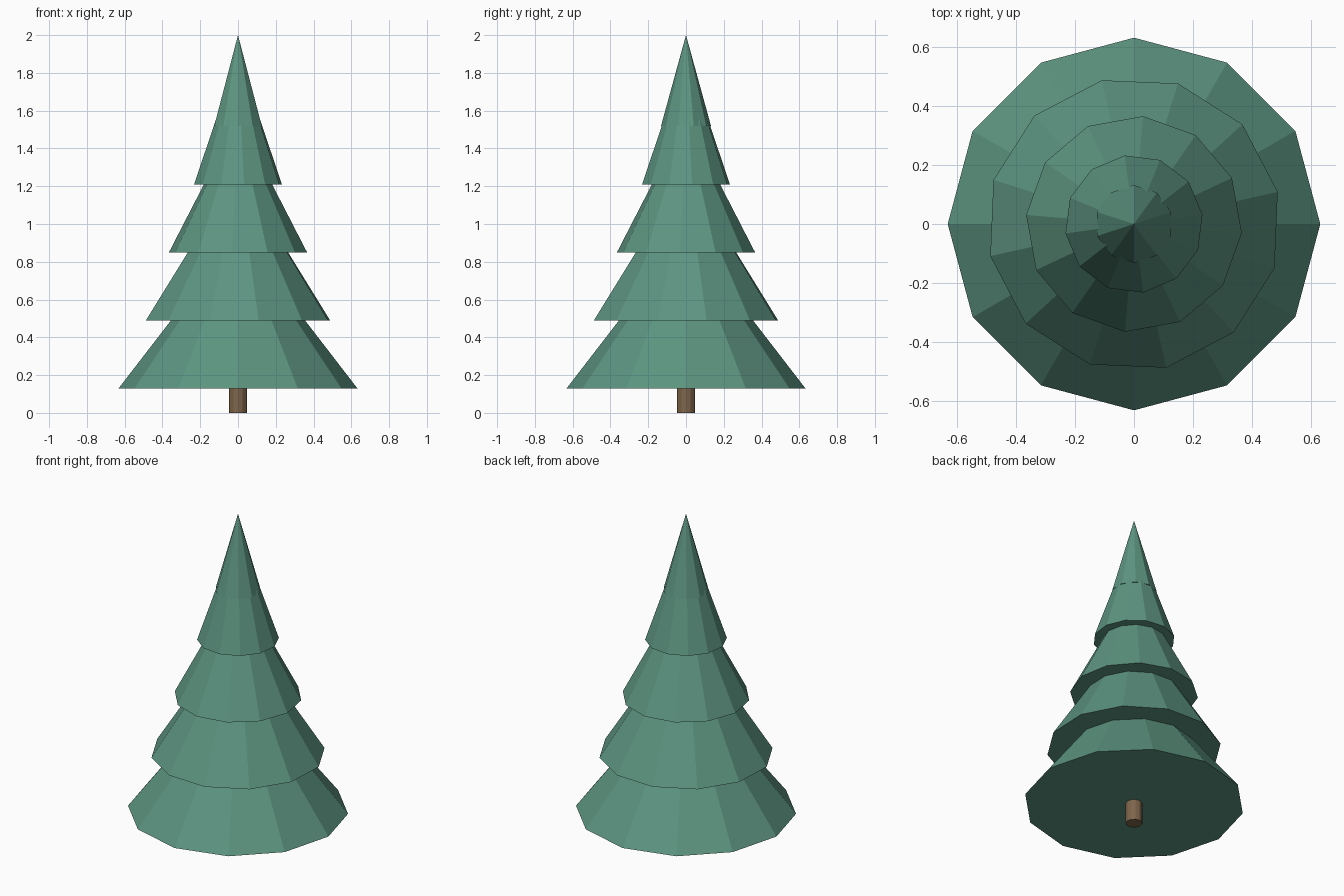
import bpy
import math

cube = bpy.data.objects.get("Cube")
if cube:
    bpy.data.objects.remove(cube, do_unlink=True)


def make_material(name, rgb):
    mat = bpy.data.materials.new(name)
    mat.use_nodes = True
    color = (*rgb, 1.0)
    mat.diffuse_color = color
    mat.node_tree.nodes["Principled BSDF"].inputs["Base Color"].default_value = color
    return mat


def add_cone(name, sides, r_low, r_high, z_low, z_high, phase, mat):
    """Capped cone with its first corner at `phase` degrees from +x."""
    bpy.ops.mesh.primitive_cone_add(
        vertices=sides, radius1=r_low, radius2=r_high, depth=z_high - z_low,
        location=(0, 0, (z_low + z_high) / 2))
    obj = bpy.context.object
    obj.name = name
    # Blender places the first corner on +y
    obj.rotation_euler.z = math.radians(phase - 90)
    obj.data.materials.append(mat)
    return obj


green = make_material("pine green", (0.11, 0.30, 0.22))
brown = make_material("bark brown", (0.21, 0.13, 0.07))

# Trunk
add_cone("trunk", 12, 0.048, 0.048, 0.0, 0.2, 0, brown)

# Stacked branch tiers, each twisted a little further than the one below
tier_tops = [0.95, 1.28, 1.56, 1.90]
for i, top in enumerate(tier_tops):
    add_cone(f"branch_tier_{i + 1}", 12, 0.632 - 0.1325 * i, 0.0,
             0.13 + 0.36 * i, top, 12.6 * i, green)

# Pointed crown
add_cone("crown_tip", 10, 0.132, 0.0, 1.52, 2.0, 90, green)
